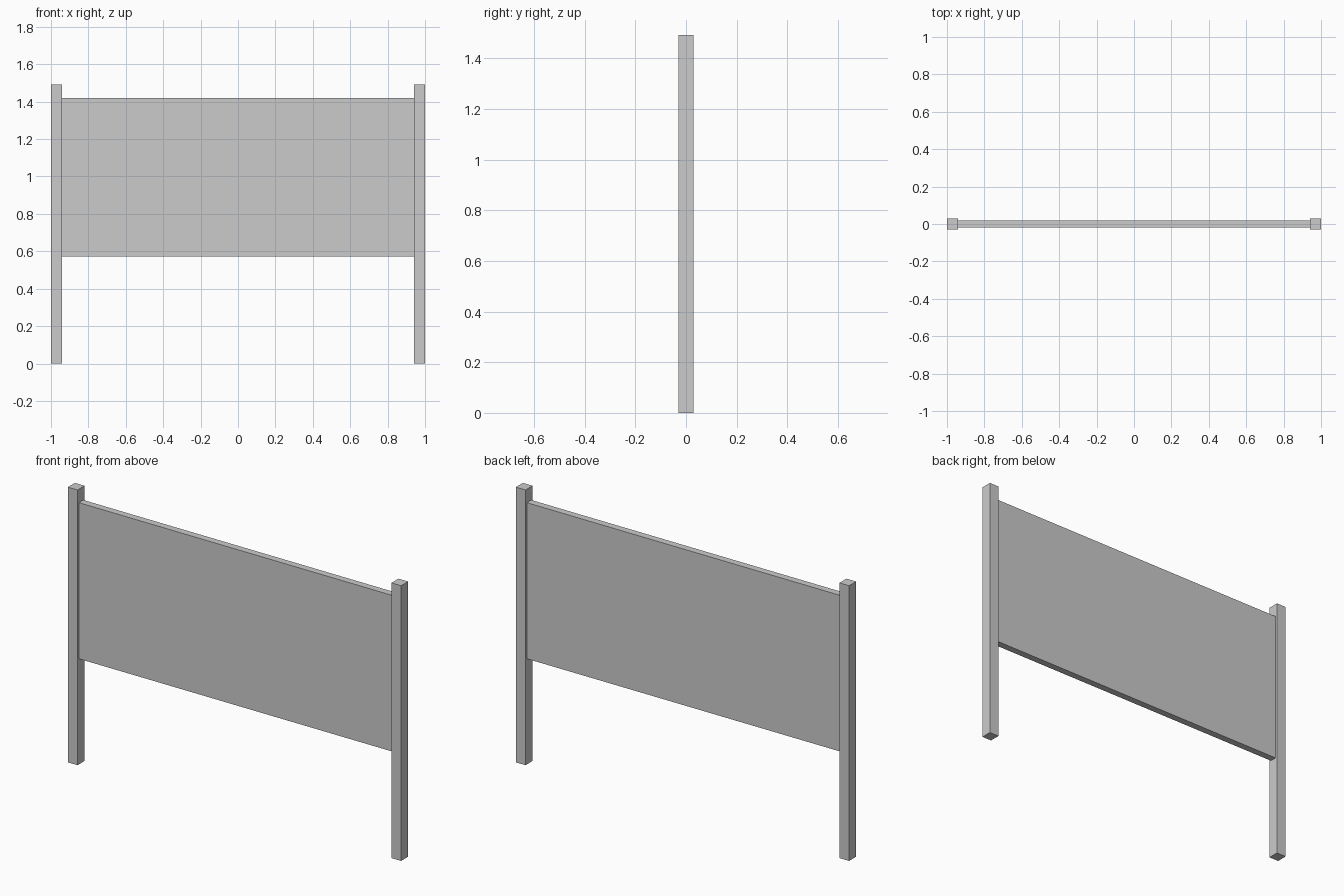
import bpy

if "Cube" in bpy.data.objects:
    bpy.data.objects.remove(bpy.data.objects["Cube"])


def box(name, x, y, z):
    """Box from (min, max) ranges on each axis."""
    bpy.ops.mesh.primitive_cube_add(size=1, location=[sum(r) / 2 for r in (x, y, z)])
    ob = bpy.context.object
    ob.name = name
    ob.scale = [r[1] - r[0] for r in (x, y, z)]
    bpy.ops.object.transform_apply(location=False, rotation=False, scale=True)
    return ob


POST = 0.058
INNER = 1 - POST

# Square posts at both ends
for side, x in (("left", (-1, -INNER)), ("right", (INNER, 1))):
    box(f"{side}_post", x, (-0.03, 0.03), (0, 1.493))

# Sign board between the posts, set back from their faces
box("sign_board", (-INNER, INNER), (-0.019, 0.019), (0.573, 1.42))
